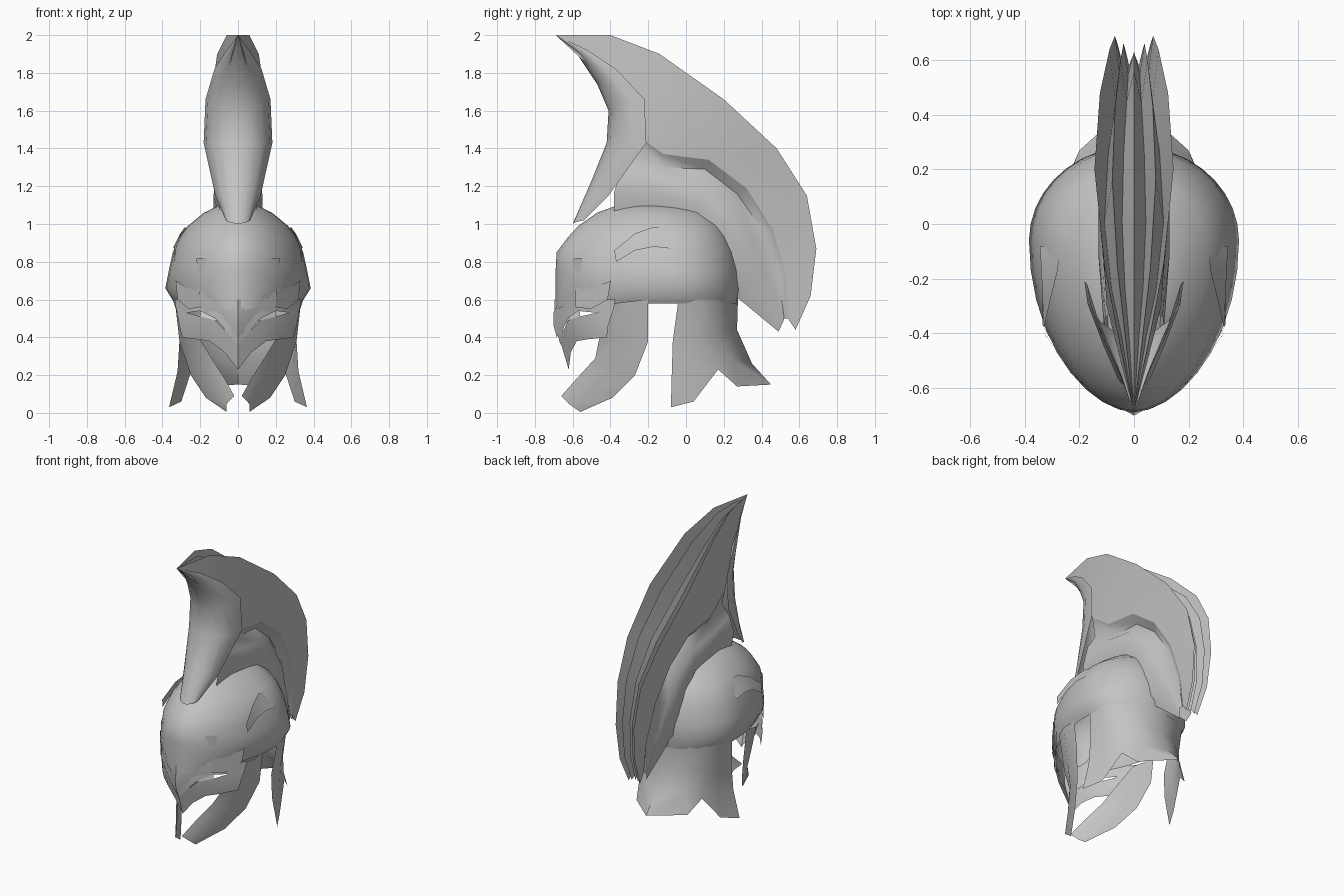
import bpy, math

def material(name, v):
    m = bpy.data.materials.new(name)
    m.diffuse_color = (v, v, v, 1)
    return m

STEEL = material("grey_steel", 0.55)
PALE = material("pale_eye", 0.95)

def make(name, verts, faces, mat=STEEL, angle=50, mirror=True):
    me = bpy.data.meshes.new(name)
    me.from_pydata(verts, [], faces)
    me.validate()
    me.materials.append(mat)
    ob = bpy.data.objects.new(name, me)
    bpy.context.collection.objects.link(ob)
    bpy.ops.object.select_all(action='DESELECT')
    ob.select_set(True)
    bpy.context.view_layer.objects.active = ob
    if mirror:
        mod = ob.modifiers.new("mirror", 'MIRROR')
        mod.use_clip = True
        mod.merge_threshold = 0.0005
        bpy.ops.object.modifier_apply(modifier=mod.name)
    bpy.ops.object.shade_smooth_by_angle(angle=math.radians(angle))
    return ob

def sheet(name, rows, **kw):
    """Skin a grid of points: rows of equal length, mirrored in x."""
    n = len(rows[0])
    verts = [p for r in rows for p in r]
    faces = [(i*n+j, i*n+j+1, (i+1)*n+j+1, (i+1)*n+j)
             for i in range(len(rows)-1) for j in range(n-1)]
    return make(name, verts, faces, **kw)

def lerp(a, b, t):
    return tuple(p + (q-p)*t for p, q in zip(a, b))

# Skull shell: rings of (z, front y, widest y, back y, half width)
rings = [(1.115, -.26, -.2, -.1, .015), (1.10, -.36, -.18, .03, .10),
         (1.06, -.47, -.14, .12, .18), (.99, -.57, -.10, .19, .265),
         (.93, -.625, -.09, .23, .31), (.85, -.685, -.08, .26, .345),
         (.76, -.69, -.07, .28, .365), (.66, -.69, -.06, .285, .385),
         (.58, -.69, -.06, .27, .335)]
rows = []
for k, (z, yf, yc, yb, w) in enumerate(rings):
    row = []
    for i in range(19):
        a = math.pi * i / 18
        s, c = math.sin(a), math.cos(a)
        x = w * max(s, 0) ** (1.12 if c > 0 else 1)
        y = yc - c * ((yc - yf) if c > 0 else (yb - yc))
        dip = .05 * max(0, 1 - i/3) if k == len(rings)-1 else 0
        row.append((0 if i in (0, 18) else x, y, z - dip))
    rows.append(row)
sheet("skull_shell", rows)

# Neck guard: flared skirt around the back
sheet("neck_guard", [
    [(.335, -.04, .60), (.325, .07, .60), (.275, .15, .60), (.18, .225, .60), (0, .275, .60)],
    [(.31, -.07, .38), (.295, .06, .40), (.25, .15, .42), (.16, .225, .42), (0, .27, .44)],
    [(.32, -.075, .22), (.29, .05, .24), (.245, .16, .30), (.17, .25, .28), (0, .35, .26)],
    [(.365, -.08, .03), (.30, .04, .06), (.245, .17, .23), (.20, .27, .14), (0, .45, .15)]])

# Cheek plates curving forward to the chin
rear = [(.335, -.20, .60), (.31, -.20, .38), (.25, -.27, .20), (.17, -.39, .08), (.06, -.56, .005)]
front = [(.31, -.38, .58), (.20, -.46, .39), (.14, -.48, .29), (.07, -.58, .18), (.02, -.66, .09)]
rows = []
for r, f in zip(rear, front):
    m = lerp(r, f, .5)
    rows.append([r, (m[0] + .02, m[1] - .01, m[2]), f])
sheet("cheek_plate", rows)

# Face mask, wrapped round the front from (x, z) outlines
WRAP = [(0, -.69), (.12, -.625), (.2, -.565), (.3, -.43), (.34, -.36)]

def wrap(x, z, out=0.0):
    for (x0, y0), (x1, y1) in zip(WRAP, WRAP[1:]):
        if x <= x1 + 1e-6:
            break
    y = y0 + (y1-y0) * (x-x0) / (x1-x0)
    return (x, y + .3 * max(0, .46 - z) - out, z)

def mask(name, top, bottom, out=0.0, **kw):
    sheet(name, [[wrap(*lerp(t, b, k/2), out=out) for k in range(3)]
                 for t, b in zip(top, bottom)], **kw)

mask("upper_mask",
     [(0, .60), (.08, .62), (.14, .62), (.22, .61), (.29, .60), (.335, .60)],
     [(0, .36), (.06, .43), (.12, .50), (.20, .54), (.27, .53), (.33, .56)], .005)
mask("lower_mask",
     [(0, .40), (.07, .44), (.12, .49), (.20, .51), (.27, .53), (.33, .57)],
     [(0, .23), (.07, .32), (.15, .38), (.22, .39), (.295, .40), (.31, .46)])
mask("eye", [(.10, .50), (.15, .525), (.20, .545)],
     [(.10, .485), (.15, .495), (.20, .505)], -.004, mat=PALE)

# Brow guard with upright horns lying on the forehead
mask("brow_horn",
     [(.165, .82), (.15, .72), (.13, .66), (.06, .59), (0, .53)],
     [(.22, .82), (.215, .75), (.24, .70), (.20, .56), (0, .40)], .012)
mask("brow_wing", [(.20, .66), (.27, .66), (.33, .70)],
     [(.20, .56), (.26, .55), (.32, .60)], .02)

# Small raised lip above each temple
sheet("temple_lip", [
    [(.33, -.38, .86), (.335, -.37, .80)], [(.305, -.27, .95), (.335, -.27, .86)],
    [(.28, -.17, .985), (.34, -.17, .88)], [(.27, -.08, .97), (.345, -.08, .87)]])

# Crest front: curved shell from the forehead to the swept tip
centre = [(0, -.69, 2.0), (0, -.57, 1.89), (0, -.47, 1.74), (0, -.41, 1.60),
          (0, -.42, 1.43), (0, -.50, 1.23), (0, -.60, 1.0)]
edge = [(0, -.69, 2.0), (.06, -.52, 1.92), (.125, -.37, 1.82), (.172, -.22, 1.66),
        (.182, -.21, 1.43), (.12, -.41, 1.15), (.065, -.54, 1.02)]
rows = []
for c, e in zip(centre, edge):
    row = []
    for k in range(5):
        t = k / 4
        row.append((e[0] * math.sin(t * math.pi/2) ** .9,
                    c[1] + (e[1]-c[1]) * t ** 1.8, c[2] + (e[2]-c[2]) * t))
    rows.append(row)
sheet("crest_front", rows)

# Crest plume: side sheets and lengthwise ridges between outer rim and inner lip
rim = [(0, -.69, 2.0), (.06, -.40, 2.0), (.11, -.14, 1.90), (.145, .20, 1.66),
       (.125, .48, 1.40), (.09, .64, 1.15), (.07, .69, .87), (.06, .66, .62), (.045, .58, .44)]
lip = [(0, -.69, 2.0), (.07, -.42, 1.75), (.10, -.30, 1.50), (.11, -.12, 1.37),
       (.11, .12, 1.34), (.10, .32, 1.19), (.08, .46, .97), (.06, .53, .72), (.045, .54, .50)]
sheet("crest_side", [[lerp(o, l, k/3) for k in range(4)] for o, l in zip(rim, lip)])
ribs = [(1, 0), (.75, .6), (.55, .12), (.3, .6), (0, .25)]
rows = []
for o, l in zip(rim, lip):
    rows.append([(o[0]*s, *lerp(o, l, t)[1:]) for s, t in ribs])
sheet("crest_ridges", rows, angle=40)

# Crest holder: stepped base joining the plume to the skull
groove = [(.06, -.32, 1.38), (.06, -.12, 1.30), (.06, .10, 1.29), (.055, .27, 1.16),
          (.05, .41, .96), (.04, .49, .72), (.03, .52, .50)]
bulge = [(.11, -.38, 1.17), (.13, -.12, 1.15), (.13, .07, 1.10), (.125, .20, 1.0),
         (.11, .28, .86), (.08, .34, .70), (.03, .49, .43)]
base = [(.09, -.38, 1.04), (.10, -.12, 1.05), (.10, .05, 1.02), (.11, .15, .93),
        (.12, .22, .80), (.09, .25, .66), (.05, .26, .62)]
rows = []
for l, g, h, b in zip(lip[2:], groove, bulge, base):
    m = lerp(g, h, .5)
    rows.append([l, g, (m[0] + .02, m[1] + .01, m[2] + .02), h, b])
sheet("crest_holder", rows, angle=70)
